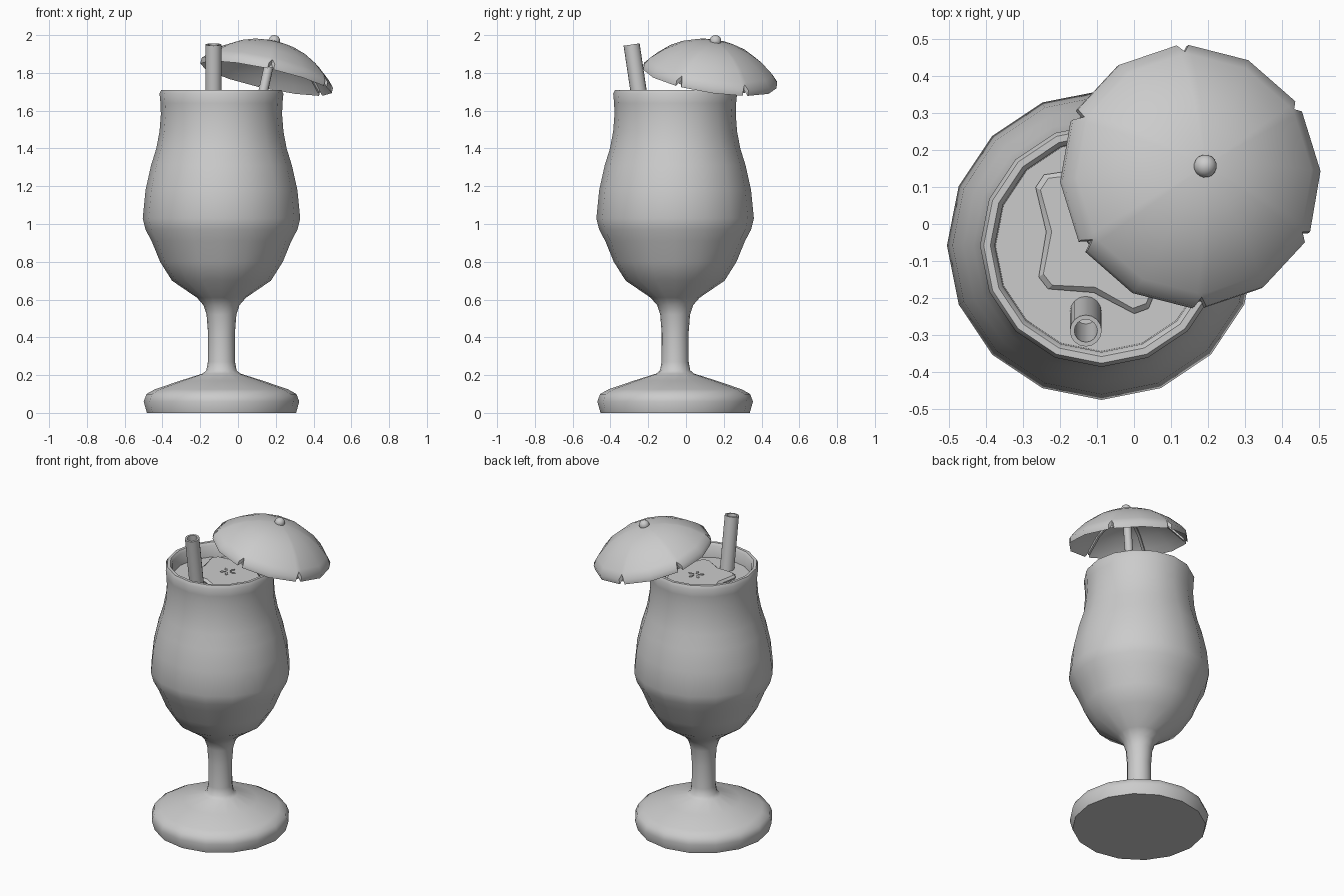
import bpy, bmesh, math
from mathutils import Vector, Matrix

if "Cube" in bpy.data.objects:
    bpy.data.objects.remove(bpy.data.objects["Cube"])

GREY = bpy.data.materials.new("plain grey")
GREY.diffuse_color = (0.6, 0.6, 0.6, 1)
GREY.use_nodes = True
GREY.node_tree.nodes["Principled BSDF"].inputs["Base Color"].default_value = GREY.diffuse_color
AXIS = Vector((-0.0875, -0.0575, 0))       # glass axis
SIDES = 16


def finish(name, bm, matrix=Matrix(), angle=40):
    bmesh.ops.recalc_face_normals(bm, faces=bm.faces)
    me = bpy.data.meshes.new(name)
    bm.to_mesh(me)
    bm.free()
    ob = bpy.data.objects.new(name, me)
    bpy.context.collection.objects.link(ob)
    me.transform(matrix)
    me.materials.append(GREY)
    bpy.ops.object.select_all(action='DESELECT')
    ob.select_set(True)
    bpy.context.view_layer.objects.active = ob
    bpy.ops.object.shade_smooth_by_angle(angle=math.radians(angle))
    return ob


def bridge(bm, a, b):
    n = len(a)
    for i in range(n):
        bm.faces.new((a[i], a[(i + 1) % n], b[(i + 1) % n], b[i]))


def lathe(name, profile, sides, matrix, caps=(True, True), loop=False, angle=40):
    bm = bmesh.new()
    rings = [[bm.verts.new((r * math.cos(2 * math.pi * i / sides),
                            r * math.sin(2 * math.pi * i / sides), z))
              for i in range(sides)] for r, z in profile]
    for a, b in zip(rings, rings[1:]):
        bridge(bm, a, b)
    if loop:
        bridge(bm, rings[-1], rings[0])
    else:
        if caps[0]:
            bm.faces.new(rings[0])
        if caps[1]:
            bm.faces.new(rings[-1])
    return finish(name, bm, matrix, angle)


def along(origin, direction):
    return Matrix.Translation(origin) @ Vector(direction).to_track_quat('Z', 'Y').to_matrix().to_4x4()


# Footed glass, open at the top down to the drink
lathe("glass", [(0.395, 0), (0.412, 0.06), (0.397, 0.10), (0.352, 0.125), (0.22, 0.17),
                (0.10, 0.208), (0.08, 0.225), (0.072, 0.27), (0.071, 0.42), (0.079, 0.52),
                (0.095, 0.57), (0.13, 0.61), (0.262, 0.70), (0.325, 0.80), (0.37, 0.91),
                (0.402, 0.97), (0.417, 1.03), (0.402, 1.18), (0.373, 1.31), (0.345, 1.40),
                (0.328, 1.49), (0.321, 1.58), (0.323, 1.64), (0.328, 1.69), (0.318, 1.71),
                (0.300, 1.71), (0.288, 1.695), (0.285, 1.60)],
      SIDES, Matrix.Translation(AXIS), caps=(True, False), angle=50)

# Drink surface
lathe("drink", [(0.286, 1.60), (0.286, 1.62)], SIDES, Matrix.Translation(AXIS))

# Star shaped fruit slice floating on the drink
SLICE = Matrix.Translation((-0.06, -0.015, 0))
bm = bmesh.new()


def star(z, inset):
    ring = []
    for k in range(5):
        t = 2 + 72 * k
        for a, r in ((t - 5, 0.235), (t + 5, 0.235), (t + 36, 0.177)):
            a = math.radians(a)
            ring.append(bm.verts.new(((r - inset) * math.cos(a), (r - inset) * math.sin(a), z)))
    return ring


layers = [star(1.61, 0.01), star(1.632, 0), star(1.645, 0.015)]
bridge(bm, layers[0], layers[1])
bridge(bm, layers[1], layers[2])
bm.faces.new(layers[0])
bm.faces.new(layers[2])
finish("fruit_slice", bm, SLICE, 25)

# Five seeds around the middle of the slice
bm = bmesh.new()
for k in range(5):
    rot = Matrix.Rotation(math.radians(2 + 72 * k), 3, 'Z')
    shape = [(0.012, 0), (0.038, -0.009), (0.05, 0), (0.038, 0.009)]
    low, high = [[bm.verts.new(rot @ Vector((x, y, z))) for x, y in shape] for z in (1.643, 1.649)]
    bridge(bm, low, high)
    bm.faces.new(low)
    bm.faces.new(high)
finish("seeds", bm, SLICE)

# Hollow straw
top, foot = Vector((-0.13, -0.288, 1.95)), Vector((-0.13, -0.234, 1.59))
L = (top - foot).length
lathe("straw", [(0.043, 0), (0.043, L), (0.031, L), (0.031, 0)], 16,
      along(foot, top - foot), loop=True)

# Paper umbrella: tilted dome with six small notches in the rim
UMB = along((0.155, 0.13, 1.80), (0.22, 0.155, 1))
spin = UMB.to_3x3() @ Vector((1, 0, 0))
turn = math.radians(33) - math.atan2(spin.y, spin.x)
H, R = 0.172, 0.357
BALL = (R * R + H * H) / (2 * H)


def dome(r, drop=0.0):
    return math.sqrt((BALL - drop) ** 2 - r * r) - BALL + H


bm = bmesh.new()


def shell(drop):
    rings = []
    for r in (0.05, 0.12, 0.19, 0.26, 0.325, R):
        ring = []
        for k in range(6):
            for off in (-2.6, 0, 2.6, 30):
                a = turn + math.radians(60 * k + off)
                rr = r - 0.022 if (r == R and off == 0) else r
                ring.append(bm.verts.new((rr * math.cos(a), rr * math.sin(a), dome(rr, drop))))
        rings.append(ring)
    for a, b in zip(rings, rings[1:]):
        bridge(bm, a, b)
    tip = bm.verts.new((0, 0, H - drop))
    for i in range(24):
        bm.faces.new((rings[0][i], rings[0][(i + 1) % 24], tip))
    return rings[-1]


bridge(bm, shell(0), shell(0.018))
finish("umbrella_canopy", bm, UMB, 45)

# Ribs under the canopy, one to each notch
bm = bmesh.new()
for k in range(6):
    a = turn + math.radians(60 * k)
    u, s = Vector((math.cos(a), math.sin(a), 0)), Vector((-math.sin(a), math.cos(a), 0))
    rings = []
    for r in (0.02, 0.13, 0.24, 0.34):
        c = u * r + Vector((0, 0, dome(r, 0.021)))
        rings.append([bm.verts.new(c + s * 0.008 * x + Vector((0, 0, 0.007 * z)))
                      for x, z in ((-1, -1), (1, -1), (1, 1), (-1, 1))])
    for p, q in zip(rings, rings[1:]):
        bridge(bm, p, q)
    bm.faces.new(rings[0])
    bm.faces.new(rings[-1])
finish("umbrella_ribs", bm, UMB)

# Umbrella stick and top knob
lathe("umbrella_stick", [(0.025, -0.22), (0.025, 0.16)], 12, UMB)
bm = bmesh.new()
bmesh.ops.create_uvsphere(bm, u_segments=16, v_segments=10, radius=0.031)
finish("umbrella_knob", bm, UMB @ Matrix.Translation((0, 0, 0.175)), 60)
